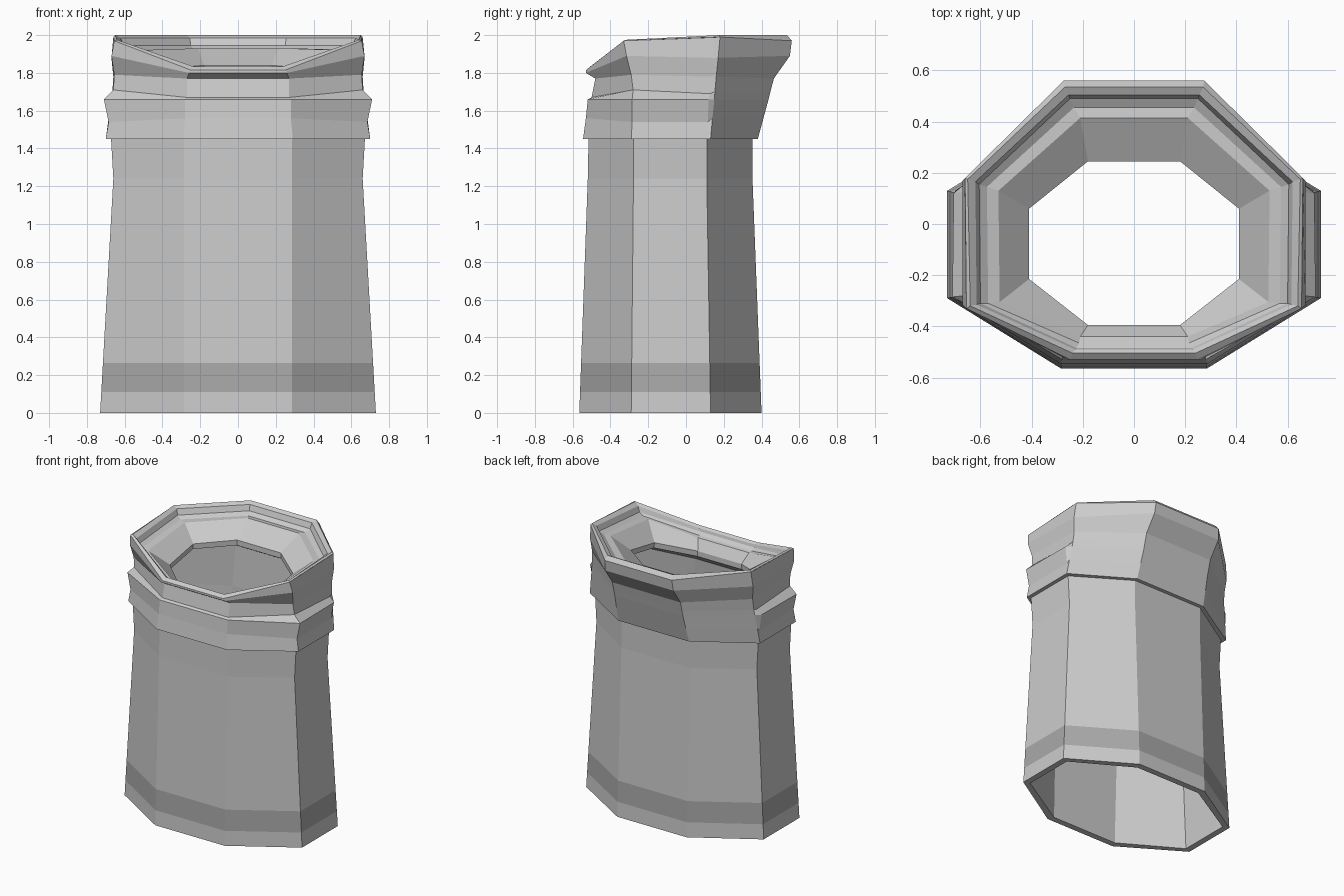
import bpy


def ring(*right):
    """Loop mirrored across x from its right-hand points, front to back."""
    return list(right) + [(-x, y, z) for x, y, z in reversed(right)]


def loft(name, rings, mats=(), band=None):
    """Skin a stack of equal loops with flat faces."""
    n = len(rings[0])
    verts = [v for r in rings for v in r]
    faces = []
    for i in range(len(rings) - 1):
        for j in range(n):
            k = (j + 1) % n
            faces.append((i * n + j, i * n + k, i * n + n + k, i * n + n + j))
    me = bpy.data.meshes.new(name)
    me.from_pydata(verts, [], faces)
    for m in mats:
        me.materials.append(m)
    if band is not None:
        for p in me.polygons[band * n:band * n + n]:
            p.material_index = 1
    ob = bpy.data.objects.new(name, me)
    bpy.context.collection.objects.link(ob)
    return ob


def sleeve(z, t=0.0):
    """Level loop of the sleeve, inset by t: tapers up to 1.24, then flares."""
    k = min(z, 1.24) / 1.24
    f = max(z - 1.24, 0) / 0.21
    x = 0.285 - t * 0.4
    xs = 0.73 - 0.07 * k + 0.012 * f - t
    return ring((x, -0.565 + 0.045 * k + 0.004 * f + t, z),
                (xs, -0.29 + 0.012 * k + t * 0.4, z),
                (xs, 0.13 - 0.02 * k - t * 0.4, z),
                (x, 0.40 - 0.048 * k - t, z))


def material(name, v):
    m = bpy.data.materials.new(name)
    m.diffuse_color = (v, v, v, 1)
    return m


# Sleeve with a darker stripe near the hem
plain = material("plain_grey", 0.8)
dark = material("stripe_grey", 0.40)
loft("sleeve", [sleeve(z) for z in (0, 0.11, 0.265, 1.24, 1.45)],
     (plain, dark), band=1)

# Folded collar: the band bulges at front and sides only (points: front,
# side front, band end, side back, back), then pinches and flares to the rim
base = [(.29, -.545, 1.45), (.70, -.29, 1.45), (.70, .13, 1.45), (.29, .38, 1.45)]
rim = [(.25, -.53, 1.815), (.655, -.33, 1.97), (.66, .18, 1.99), (.275, .56, 1.97)]
collar = [
    ring(*base[:2], (.70, .115, 1.45), *base[2:]),
    ring((.28, -.53, 1.56), (.685, -.285, 1.54), (.685, .115, 1.54), (.685, .14, 1.56), (.285, .41, 1.56)),
    ring((.28, -.52, 1.66), (.71, -.285, 1.66), (.705, .12, 1.66), (.67, .15, 1.66), (.28, .437, 1.66)),
    ring((.27, -.50, 1.67), (.66, -.28, 1.71), (.665, .125, 1.69), (.665, .153, 1.70), (.28, .447, 1.70)),
    ring((.27, -.48, 1.77), (.655, -.29, 1.79), (.66, .135, 1.78), (.66, .16, 1.78), (.28, .465, 1.77)),
    ring((.26, -.53, 1.80), (.67, -.315, 1.89), (.67, .14, 1.88), (.67, .17, 1.88), (.28, .55, 1.89)),
    ring(*rim[:2], (.66, .15, 1.988), *rim[2:]),
]
loft("collar", collar)
loft("collar_underside", [sleeve(1.45), ring(*base)])

# Collar lining: rim top, stepped shelf, funnel and inner lip
lip = [(.18, -.395, 1.70), (.41, -.215, 1.77), (.41, .06, 1.82), (.18, .245, 1.84)]
lining = [
    ring(*rim),
    ring((.24, -.505, 1.835), (.64, -.32, 1.975), (.65, .175, 2.0), (.27, .535, 2.0)),
    ring((.23, -.49, 1.82), (.615, -.315, 1.95), (.62, .165, 1.985), (.255, .505, 1.985)),
    ring((.225, -.485, 1.80), (.60, -.31, 1.91), (.605, .155, 1.945), (.25, .49, 1.945)),
    ring((.215, -.465, 1.78), (.57, -.31, 1.89), (.575, .145, 1.925), (.235, .455, 1.925)),
    ring((.21, -.44, 1.775), (.525, -.305, 1.88), (.53, .13, 1.92), (.21, .415, 1.93)),
    ring(*lip),
    ring(*[(x * 1.01, y, z - 0.04) for x, y, z in lip]),
]
loft("collar_lining", lining)

# Inside wall of the sleeve, from under the lip down to the thick hem edge
under = ring((.25, -.465, 1.60), (.61, -.26, 1.68), (.61, .10, 1.73), (.25, .33, 1.75))
loft("sleeve_lining", [lining[-1], under, sleeve(1.45, 0.035),
                       sleeve(1.24, 0.035), sleeve(0, 0.045), sleeve(0)])
